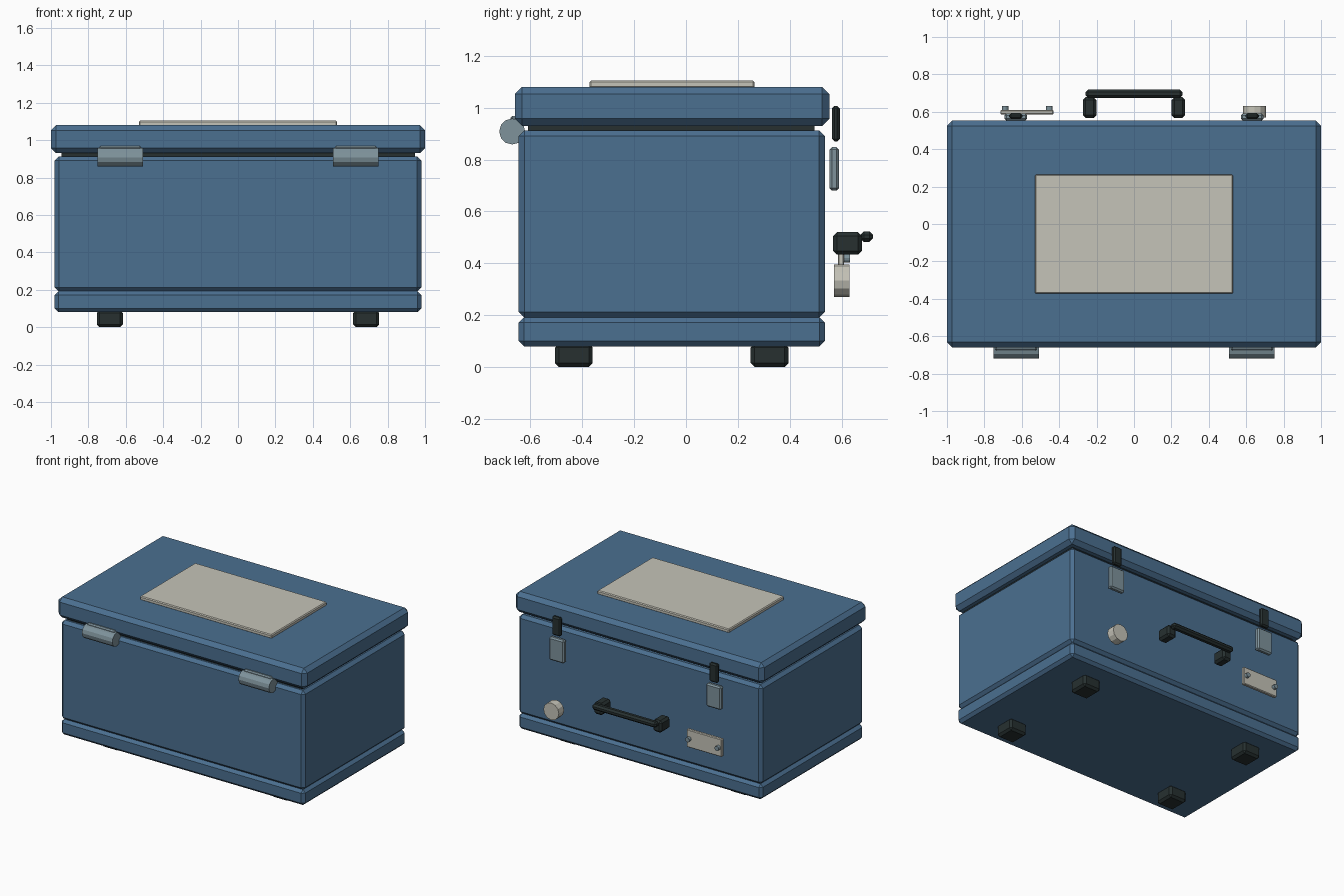
import bpy
from math import pi

if "Cube" in bpy.data.objects:
    bpy.data.objects.remove(bpy.data.objects["Cube"])


def material(name, r, g, b):
    m = bpy.data.materials.new(name)
    m.diffuse_color = (r, g, b, 1)
    m.use_nodes = True
    m.node_tree.nodes["Principled BSDF"].inputs["Base Color"].default_value = m.diffuse_color
    return m


BLUE = material("blue_paint", 0.07, 0.16, 0.28)
DARK = material("dark_rubber", 0.02, 0.03, 0.03)
STEEL = material("steel", 0.21, 0.29, 0.33)
CREAM = material("cream", 0.56, 0.55, 0.48)


def box(name, x, y, z, mat, chamfer=0.0):
    """Box from (min, max) ranges with a one-step chamfer."""
    ranges = (x, y, z)
    bpy.ops.mesh.primitive_cube_add(size=1, location=[(a + b) / 2 for a, b in ranges])
    o = bpy.context.object
    o.name = name
    o.scale = [b - a for a, b in ranges]
    bpy.ops.object.transform_apply(location=False, rotation=False, scale=True)
    o.data.materials.append(mat)
    if chamfer:
        bev = o.modifiers.new("chamfer", "BEVEL")
        bev.width = chamfer
        bev.segments = 1
    return o


def cylinder(name, centre, radius, depth, axis, mat, sides=12):
    rot = (0, pi / 2, 0) if axis == "x" else (pi / 2, 0, 0)
    bpy.ops.mesh.primitive_cylinder_add(vertices=sides, radius=radius, depth=depth,
                                        location=centre, rotation=rot)
    o = bpy.context.object
    o.name = name
    o.data.materials.append(mat)
    return o


def around(c, width):
    return (c - width / 2, c + width / 2)


# Case: base band, body, seal, lid and top panel
box("base_band", (-0.98, 0.98), (-0.645, 0.535), (0.08, 0.192), BLUE, 0.02)
box("body", (-0.98, 0.98), (-0.645, 0.535), (0.19, 0.912), BLUE, 0.022)
box("lid_seal", (-0.945, 0.945), (-0.61, 0.495), (0.9, 0.94), DARK)
box("lid", (-1, 1), (-0.66, 0.553), (0.93, 1.08), BLUE, 0.028)
box("top_panel", (-0.53, 0.53), (-0.372, 0.264), (1.075, 1.104), CREAM, 0.006)

for side, s in (("left", -1), ("right", 1)):
    # Feet
    for end, y in (("front", -0.432), ("back", 0.322)):
        box(f"{end}_{side}_foot", around(s * 0.685, 0.14), around(y, 0.145),
            (0, 0.09), DARK, 0.015)
    # Hinges on the front
    box(f"{side}_hinge_leaf", around(s * 0.63, 0.225), (-0.677, -0.642),
        (0.87, 0.968), STEEL, 0.008)
    cylinder(f"{side}_hinge_barrel", (s * 0.63, -0.67, 0.908), 0.05, 0.245, "x", STEEL)
    # Latches on the back
    box(f"{side}_latch_plate", around(s * 0.632, 0.122), (0.553, 0.59),
        (0.68, 0.848), STEEL, 0.01)
    box(f"{side}_latch_tab", around(s * 0.632, 0.07), (0.562, 0.593),
        (0.87, 1.006), DARK, 0.01)
    # Handle posts
    box(f"{side}_handle_post", around(s * 0.237, 0.072), (0.567, 0.678),
        (0.433, 0.52), DARK, 0.015)
    # Name plate screws
    cylinder(f"{side}_plate_screw", (-0.571 + s * 0.118, 0.615, 0.42),
             0.017, 0.034, "y", STEEL)

# Handle grip, knob and blank plate
box("handle_grip", (-0.258, 0.258), (0.673, 0.72), (0.482, 0.523), DARK, 0.013)
cylinder("round_knob", (0.644, 0.6, 0.333), 0.062, 0.06, "y", CREAM)
box("blank_plate", around(-0.573, 0.284), (0.585, 0.61), (0.355, 0.485), CREAM, 0.005)
